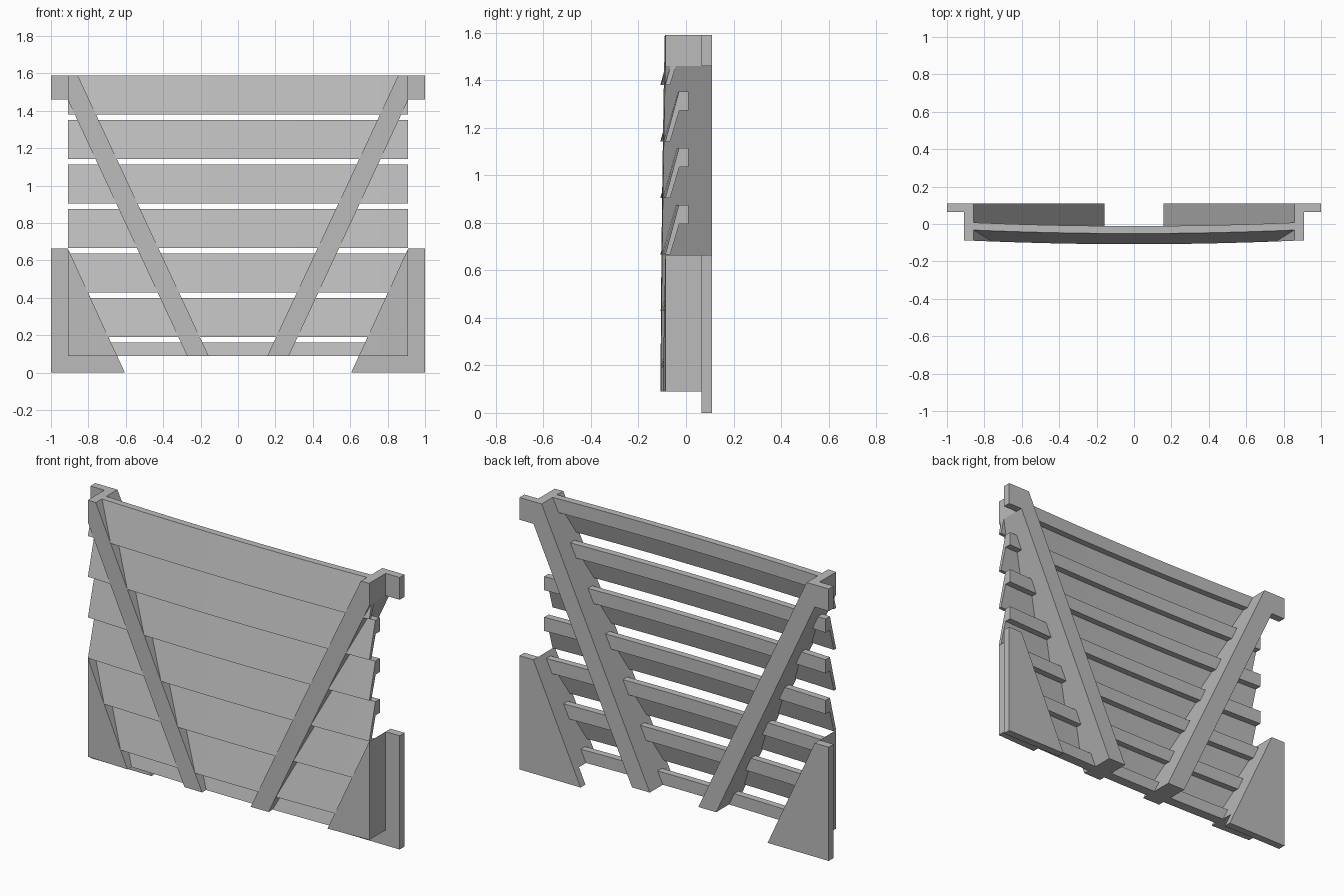
import bpy, bmesh
from mathutils import Vector

if "Cube" in bpy.data.objects:
    bpy.data.objects.remove(bpy.data.objects["Cube"])

grey = bpy.data.materials.new("plain_grey")
grey.diffuse_color = (0.5, 0.5, 0.5, 1)
grey.use_nodes = True
grey.node_tree.nodes["Principled BSDF"].inputs["Base Color"].default_value = grey.diffuse_color

HALF, FRONT, BACK = 0.91, -0.087, 0.11
FOOT, TOP, PITCH = 0.09, 1.59, 0.238


def bow(x):
    # gentle forward bulge of the whole panel
    return -0.021 * (1 - (x / HALF) ** 2)


def finish(bm, name):
    bmesh.ops.recalc_face_normals(bm, faces=bm.faces)
    me = bpy.data.meshes.new(name)
    bm.to_mesh(me)
    bm.free()
    me.materials.append(grey)
    ob = bpy.data.objects.new(name, me)
    bpy.context.collection.objects.link(ob)
    return ob


def extrude(points, vec):
    bm = bmesh.new()
    face = bm.faces.new([bm.verts.new(p) for p in points])
    res = bmesh.ops.extrude_face_region(bm, geom=[face])
    verts = [v for v in res["geom"] if isinstance(v, bmesh.types.BMVert)]
    bmesh.ops.translate(bm, verts=verts, vec=Vector(vec))
    return bm


def slice_x(bm, count=12):
    for i in range(1, count):
        x = -HALF + 2 * HALF * i / count
        bmesh.ops.bisect_plane(bm, geom=bm.verts[:] + bm.edges[:] + bm.faces[:],
                               plane_co=(x, 0, 0), plane_no=(1, 0, 0))


def upright(name, outline, y0, y1, side, curved=False):
    # outline in x and z, extruded front to back
    bm = extrude([(side * x, y0, z) for x, z in outline], (0, y1 - y0, 0))
    if curved:
        slice_x(bm)
        for v in bm.verts:
            if v.co.y < y0 + 0.001:
                v.co.y += bow(v.co.x)
    return finish(bm, name)


# louvre slats: sloping blade with a square rear lip
for i in range(7):
    t = TOP - i * PITCH
    profile = [(-0.03, t), (0.01, t), (0.01, t - 0.08), (-0.028, t - 0.08),
               (-0.067, t - 0.21), (-0.087, t - 0.21)]
    end = HALF if t > 0.7 else HALF - 0.01
    bm = extrude([(-end, y, z) for y, z in profile], (2 * end, 0, 0))
    if t - 0.21 < FOOT:
        cut = bmesh.ops.bisect_plane(bm, geom=bm.verts[:] + bm.edges[:] + bm.faces[:],
                                     plane_co=(0, 0, FOOT), plane_no=(0, 0, -1), clear_outer=True)
        bmesh.ops.holes_fill(bm, edges=[e for e in cut["geom_cut"] if isinstance(e, bmesh.types.BMEdge)])
    slice_x(bm)
    for v in bm.verts:
        v.co.y += bow(v.co.x)
    finish(bm, f"slat_{i + 1}")

for side, tag in ((-1, "left"), (1, "right")):
    # slanted bar and its mounting tab
    upright(f"diagonal_bar_{tag}",
            [(0.157, FOOT), (0.272, FOOT), (HALF, 1.46), (HALF, TOP), (0.857, TOP)],
            FRONT, BACK, side, True)
    upright(f"top_tab_{tag}", [(HALF, 1.46), (1, 1.46), (1, TOP), (HALF, TOP)], 0.065, BACK, side)
    # lower corner block and its rear flange
    upright(f"corner_block_{tag}", [(0.647, FOOT), (HALF, FOOT), (HALF, 0.665)],
            FRONT, BACK - 0.001, side, True)
    upright(f"corner_flange_{tag}", [(0.605, 0), (1, 0), (1, 0.665), (HALF, 0.665)],
            0.065, BACK, side)
